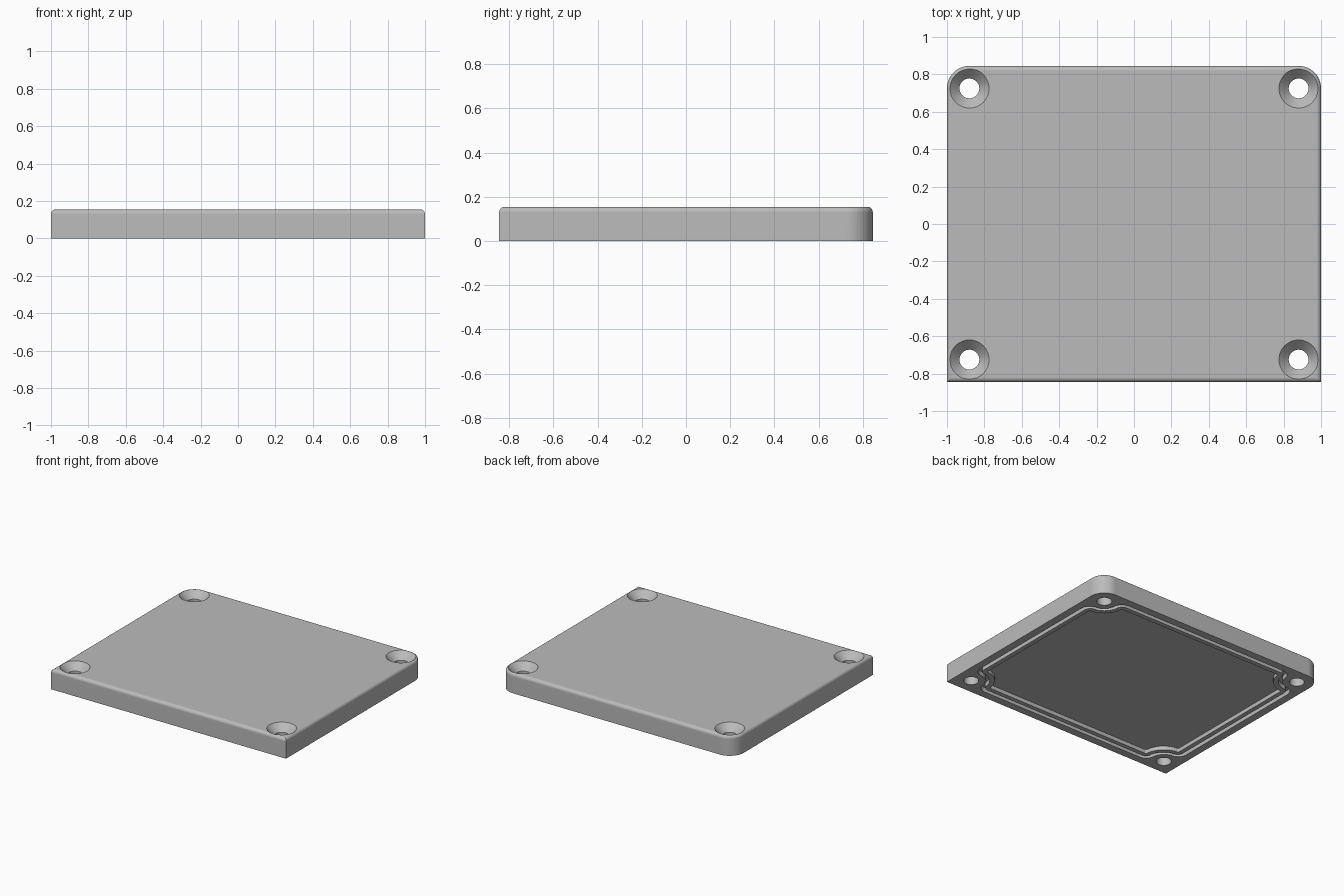
import bpy, bmesh, math
from math import sin, cos, pi

if "Cube" in bpy.data.objects:
    bpy.data.objects.remove(bpy.data.objects["Cube"])

W, D, H = 1.0, 0.845, 0.155      # half width, half depth, height
HX, HY = 0.88, 0.725             # screw hole centres
grey = bpy.data.materials.new("light grey")
grey.diffuse_color = (0.5, 0.5, 0.5, 1)
grey.use_nodes = True
grey.node_tree.nodes["Principled BSDF"].inputs["Base Color"].default_value = grey.diffuse_color


def arc(cx, cy, r, a0, a1, n):
    return [(cx + r * cos(a0 + (a1 - a0) * i / n),
             cy + r * sin(a0 + (a1 - a0) * i / n)) for i in range(n + 1)]


def seal_outline(d):
    """Outline inset by d from the edges, stepping inward around each hole."""
    k, m = 0.135, 0.175                       # fillet centre offsets
    px, py = W - HX, D - HY
    r, f = m - (k - d), k - d
    u = px + math.sqrt(m * m - (k - py) ** 2)
    v = py + math.sqrt(m * m - (k - px) ** 2)
    a = math.atan2(k - py, u - px)
    b = math.atan2(v - py, k - px)
    # one corner, measured inward from the plate corner
    c = arc(u, k, f, -pi / 2, -pi + a - 2 * pi * (a > pi), 8)
    c += arc(px, py, r, a, b, 20)[1:]
    c += arc(k, v, f, b - pi, -pi, 8)[1:]
    loop = []
    for sx, sy in ((-1, -1), (-1, 1), (1, 1), (1, -1)):
        pts = [(sx * (W - x), sy * (D - y)) for x, y in c]
        loop += pts if sx * sy > 0 else pts[::-1]
    return loop


def prism(name, loop, z0, z1, top_round=0):
    bm = bmesh.new()
    face = bm.faces.new([bm.verts.new((x, y, z0)) for x, y in loop])
    ext = bmesh.ops.extrude_face_region(bm, geom=[face])["geom"]
    for v in ext:
        if isinstance(v, bmesh.types.BMVert):
            v.co.z = z1
    bmesh.ops.recalc_face_normals(bm, faces=bm.faces)
    if top_round:
        rim = [e for e in bm.edges if all(v.co.z > z1 - 1e-5 for v in e.verts)]
        bmesh.ops.bevel(bm, geom=rim, offset=top_round, segments=6,
                        profile=0.5, affect='EDGES', clamp_overlap=False)
    return finish(name, bm)


def finish(name, bm):
    me = bpy.data.meshes.new(name)
    bm.to_mesh(me)
    bm.free()
    ob = bpy.data.objects.new(name, me)
    ob.data.materials.append(grey)
    bpy.context.collection.objects.link(ob)
    return ob


def turned(name, x, y, profile, n=48):
    """Solid of revolution from (radius, z) pairs."""
    bm = bmesh.new()
    rings = [[bm.verts.new((x + r * cos(2 * pi * i / n), y + r * sin(2 * pi * i / n), z))
              for i in range(n)] for r, z in profile]
    for lo, hi in zip(rings, rings[1:]):
        for i in range(n):
            j = (i + 1) % n
            bm.faces.new((lo[i], lo[j], hi[j], hi[i]))
    bm.faces.new(rings[0][::-1])
    bm.faces.new(rings[-1])
    return finish(name, bm)


def cut(target, tool, op='DIFFERENCE'):
    bpy.context.view_layer.objects.active = target
    mod = target.modifiers.new("cut", 'BOOLEAN')
    mod.operation, mod.object, mod.solver = op, tool, 'EXACT'
    bpy.ops.object.modifier_apply(modifier=mod.name)
    bpy.data.objects.remove(tool)


# lid plate: square front corners, rounded back corners, rounded top rim
R = 0.12
outline = [(-W, -D), (W, -D)]
outline += arc(W - R, D - R, R, 0, pi / 2, 14) + arc(R - W, D - R, R, pi / 2, pi, 14)
lid = prism("lid_plate", outline, 0, H, 0.025)

# underside seal groove: ring between two insets
groove = prism("groove_cutter", seal_outline(0.06), -0.05, 0.035)
cut(groove, prism("groove_core", seal_outline(0.09), -0.1, 0.1))
cut(lid, groove)

# shallow underside pocket
cut(lid, prism("pocket_cutter", seal_outline(0.125), -0.05, 0.03))

# countersunk screw holes
for sx in (-1, 1):
    for sy in (-1, 1):
        cut(lid, turned("screw_hole_cutter", sx * HX, sy * HY,
                        [(0.053, -0.1), (0.053, H - 0.054), (0.105, H), (0.105, H + 0.1)]))

# smooth curved faces, keep flat faces flat
bpy.ops.object.select_all(action='DESELECT')
lid.select_set(True)
bpy.context.view_layer.objects.active = lid
bpy.ops.object.shade_smooth_by_angle(angle=math.radians(30))
wn = lid.modifiers.new("weighted_normals", 'WEIGHTED_NORMAL')
wn.keep_sharp = True
